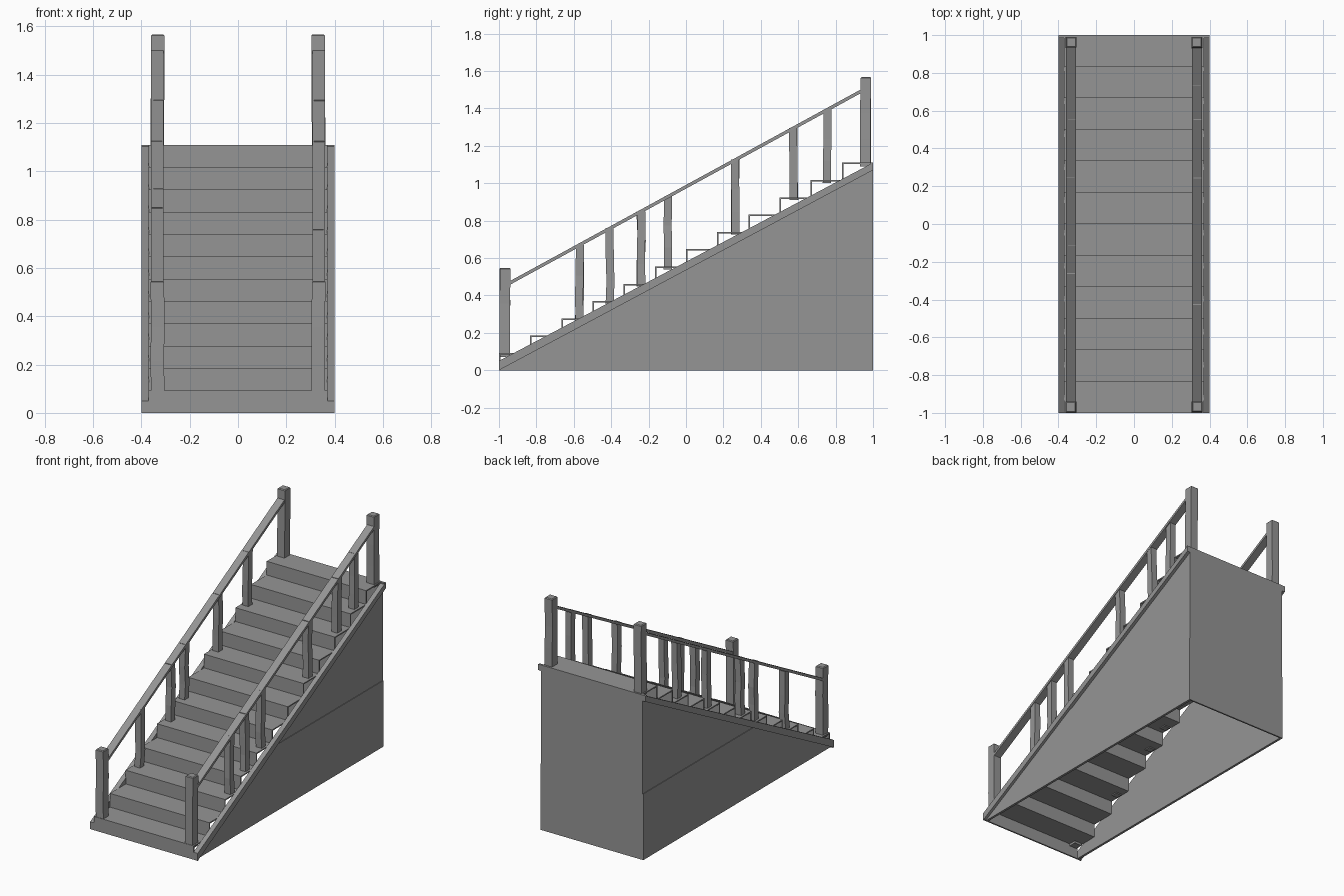
import bpy, bmesh, random
from mathutils import Vector

random.seed(4)
cube = bpy.data.objects.get("Cube")
if cube:
    bpy.data.objects.remove(cube, do_unlink=True)

STEPS = 12
RISE, RUN = 1.11 / STEPS, 2 / STEPS

grey = bpy.data.materials.new("plain_grey")
grey.use_nodes = True
colour = (0.3, 0.3, 0.3, 1)
grey.diffuse_color = colour
grey.node_tree.nodes["Principled BSDF"].inputs["Base Color"].default_value = colour


def finish(name, bm):
    bmesh.ops.recalc_face_normals(bm, faces=bm.faces)
    mesh = bpy.data.meshes.new(name)
    bm.to_mesh(mesh)
    bm.free()
    mesh.materials.append(grey)
    obj = bpy.data.objects.new(name, mesh)
    bpy.context.collection.objects.link(obj)
    return obj


def slab(name, profile, x0, x1):
    """Extrude a (y, z) outline between two x positions."""
    bm = bmesh.new()
    face = bm.faces.new([bm.verts.new((x0, y, z)) for y, z in profile])
    new = bmesh.ops.extrude_face_region(bm, geom=[face])["geom"]
    bmesh.ops.translate(bm, vec=(x1 - x0, 0, 0),
                        verts=[v for v in new if isinstance(v, bmesh.types.BMVert)])
    return finish(name, bm)


def post(name, x, y, z0, z1, width, wobble, chamfer=0):
    """Square post of stacked rings, slightly crooked like rough timber."""
    bm = bmesh.new()
    h = width / 2
    levels = [(z0 + (z1 - z0) * t, h) for t in (0, 0.3, 0.6)]
    levels += [(z1 - chamfer, h), (z1, h - chamfer)] if chamfer else [(z1, h)]
    rings = []
    shift = Vector((0, 0))
    for i, (z, r) in enumerate(levels):
        if i < 4:
            shift = Vector((random.uniform(-wobble, wobble), random.uniform(-wobble, wobble)))
        rings.append([bm.verts.new((x + shift.x + sx * r, y + shift.y + sy * r, z))
                      for sx, sy in ((-1, -1), (1, -1), (1, 1), (-1, 1))])
    for a, b in zip(rings, rings[1:]):
        for i in range(4):
            j = (i + 1) % 4
            bm.faces.new((a[i], a[j], b[j], b[i]))
    bm.faces.new(rings[0])
    bm.faces.new(rings[-1])
    return finish(name, bm)


def rail_height(y):
    return 0.465 + (y + 0.945) * 0.546


# Stair flight: a thin folded strip, open underneath
upper = [(-1, 0)]
for k in range(STEPS):
    y, z = -1 + k * RUN, (k + 1) * RISE
    upper += [(y, z), (y + RUN, z)]
T = 0.008
lower = [(-1 + T, 0)]
for k in range(STEPS):
    y, z = -1 + k * RUN, (k + 1) * RISE
    lower += [(y + T, z - T), (y + RUN + (T if k < STEPS - 1 else 0), z - T)]
slab("steps", upper + lower[::-1], -0.37, 0.37)

# Back panel and its top edge
slab("back_panel", [(0.99, 0), (1, 0), (1, 1.1), (0.99, 1.1)], -0.378, 0.378)
slab("back_top_edge", [(0.985, 1.07), (1, 1.07), (1, 1.11), (0.985, 1.11)], -0.4, 0.4)
slab("front_kick_board", [(-1, 0), (-0.99, 0), (-0.99, 0.05), (-1, 0.05)], -0.4, 0.4)

# Both sides: wall, sloping trim, newels, rail and balusters
balusters = {1: (-0.57, -0.405, -0.24, 0.265, 0.575, 0.755),
             -1: (-0.57, -0.24, -0.095, 0.265, 0.575)}
for side, label in ((1, "left"), (-1, "right")):
    slab(label + "_wall", [(-1, 0), (1, 0), (1, 1.08)], side * 0.366, side * 0.378)
    slab(label + "_lower_wall_panel", [(-1, 0), (1, 0), (1, 0.445), (-0.168, 0.445)],
         side * 0.37, side * 0.382)
    slab(label + "_sloping_trim", [(-1, 0), (1, 1.07), (1, 1.11), (-1, 0.05)],
         side * 0.368, side * 0.4)

    x = side * 0.333
    post(label + "_bottom_newel", x, -0.968, 0.07, 0.547, 0.056, 0.002, 0.005)
    post(label + "_top_newel", x, 0.96, 1.09, 1.567, 0.056, 0.002, 0.005)

    a, b = -0.95, 0.945
    slab(label + "_handrail",
         [(a, rail_height(a) - 0.01), (b, rail_height(b) - 0.01),
          (b, rail_height(b) + 0.01), (a, rail_height(a) + 0.01)],
         side * 0.308, side * 0.36)

    for i, y in enumerate(balusters[side]):
        floor = (int((y + 1) / RUN) + 1) * RISE
        post(f"{label}_baluster_{i + 1}", x, y, floor - 0.015, rail_height(y), 0.043, 0.004)
